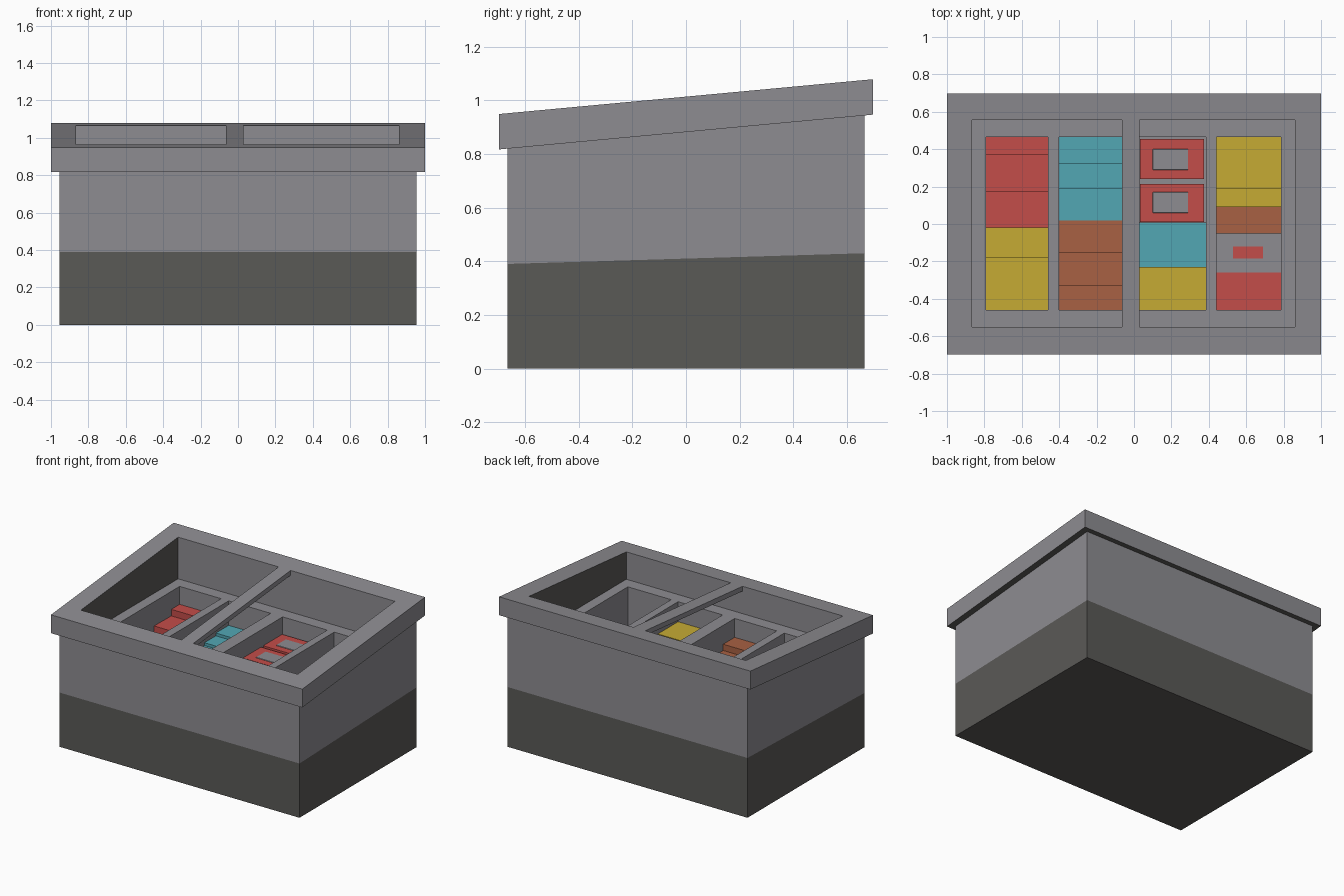
import bpy, bmesh

if "Cube" in bpy.data.objects:
    bpy.data.objects.remove(bpy.data.objects["Cube"])


def material(name, rgb):
    m = bpy.data.materials.new(name)
    m.diffuse_color = (*rgb, 1)
    m.use_nodes = True
    m.node_tree.nodes["Principled BSDF"].inputs["Base Color"].default_value = m.diffuse_color
    return m


GREY = material("light grey", (0.27, 0.265, 0.285))
DARK = material("dark grey", (0.102, 0.10, 0.094))
RED = material("red", (0.55, 0.075, 0.067))
YELLOW = material("yellow", (0.565, 0.407, 0.034))
TEAL = material("teal", (0.084, 0.386, 0.456))
ORANGE = material("burnt orange", (0.392, 0.119, 0.056))


def level(z):
    return lambda y: z


def rim_low(y):
    return 0.882 + 0.093 * y


def rim_top(y):
    return 1.014 + 0.093 * y


def band(y):
    return 0.41 + 0.03 * y


def lattice(name, xs, ys, zb, zt, mats, holes=(), rule=None):
    """Slab on a grid of cells, with open cells; zb and zt are heights along y."""
    bm = bmesh.new()
    nx, ny = len(xs), len(ys)
    lo = [[bm.verts.new((x, y, zb(y))) for y in ys] for x in xs]
    hi = [[bm.verts.new((x, y, zt(y))) for y in ys] for x in xs]

    def solid(i, j):
        return 0 <= i < nx - 1 and 0 <= j < ny - 1 and (i, j) not in holes

    for i in range(nx - 1):
        for j in range(ny - 1):
            if not solid(i, j):
                continue
            c = [(i, j), (i + 1, j), (i + 1, j + 1), (i, j + 1)]
            bm.faces.new([hi[a][b] for a, b in c])
            bm.faces.new([lo[a][b] for a, b in reversed(c)])
            for k, (di, dj) in enumerate([(0, -1), (1, 0), (0, 1), (-1, 0)]):
                if not solid(i + di, j + dj):
                    (a, b), (e, f) = c[k], c[(k + 1) % 4]
                    bm.faces.new([lo[a][b], lo[e][f], hi[e][f], hi[a][b]])
    bm.normal_update()
    if rule:
        for f in bm.faces:
            f.material_index = rule(f)
    me = bpy.data.meshes.new(name)
    bm.to_mesh(me)
    bm.free()
    for m in mats:
        me.materials.append(m)
    ob = bpy.data.objects.new(name, me)
    bpy.context.collection.objects.link(ob)
    return ob


def box(name, x0, x1, y0, y1, z0, z1, mat):
    return lattice(name, [x0, x1], [y0, y1], level(z0), level(z1), [mat])


# Dark inner side walls and undersides
def shell_rule(f):
    c = f.calc_center_median()
    return int(f.normal.z < -0.5 or (abs(f.normal.x) > 0.9 and abs(c.x) < 0.9))


OX, OY = (-0.865, 0.86), (-0.55, 0.555)

# Cabinet: dark base, grey upper walls, overhanging sloped rim
lattice("base", [-0.955, 0.955], [-0.665, 0.665], level(0), band, [DARK])
lattice("upper_walls", [-0.955, *OX, 0.955], [-0.665, *OY, 0.665],
        band, rim_low, [GREY, DARK], {(1, 1)}, shell_rule)
lattice("rim", [-1, *OX, 1], [-0.697, *OY, 0.697],
        rim_low, rim_top, [GREY, DARK], {(1, 1)}, shell_rule)
lattice("centre_bar", [-0.065, 0.03], OY,
        lambda y: rim_top(y) - 0.035, rim_top, [GREY])

# Inner tray with four bins
bins = [(-0.79, -0.46), (-0.40, -0.065), (0.03, 0.385), (0.44, 0.785)]
lattice("bin_tray", [OX[0], *[x for b in bins for x in b], OX[1]],
        [OY[0], -0.46, 0.465, OY[1]], level(0.385), level(0.766), [GREY],
        {(1, 1), (3, 1), (5, 1), (7, 1)})

# Packs in each bin, from back to front: (y back, y front, top, colour)
packs = [
    [(0.465, 0.37, 0.637, RED), (0.37, 0.28, 0.59, RED), (0.28, 0.175, 0.592, RED),
     (0.175, 0.085, 0.55, RED), (0.085, -0.02, 0.55, RED),
     (-0.02, -0.18, 0.56, YELLOW), (-0.18, -0.46, 0.60, YELLOW)],
    [(0.465, 0.32, 0.59, TEAL), (0.32, 0.19, 0.57, TEAL), (0.19, 0.02, 0.55, TEAL),
     (0.02, -0.15, 0.55, ORANGE), (-0.15, -0.33, 0.585, ORANGE),
     (-0.33, -0.46, 0.63, ORANGE)],
    [(0.465, 0.005, 0.60, GREY), (0.005, -0.23, 0.57, TEAL),
     (-0.23, -0.46, 0.622, YELLOW)],
    [(0.465, 0.19, 0.63, YELLOW), (0.19, 0.09, 0.61, YELLOW),
     (0.09, -0.05, 0.55, ORANGE), (-0.05, -0.26, 0.415, GREY),
     (-0.26, -0.46, 0.41, RED)],
]
for n, ((x0, x1), row) in enumerate(zip(bins, packs), 1):
    for k, (yb, yf, top, mat) in enumerate(row, 1):
        box(f"bin_{n}_pack_{k}", x0, x1, yf, yb, 0.385, top, mat)

# Red cartons with grey panels in the third bin
for k, (y0, y1) in enumerate([(0.01, 0.215), (0.24, 0.455)], 1):
    box(f"carton_{k}", 0.033, 0.375, y0, y1, 0.60, 0.645, RED)
    p = box(f"carton_panel_{k}", 0.1, 0.29, y0 + 0.05, y0 + 0.16, 0.643, 0.649, GREY)
    bev = p.modifiers.new("round", "BEVEL")
    bev.width = 0.002
# Red label on the grey pack in the fourth bin
box("pack_label", 0.53, 0.69, -0.185, -0.12, 0.413, 0.42, RED)
